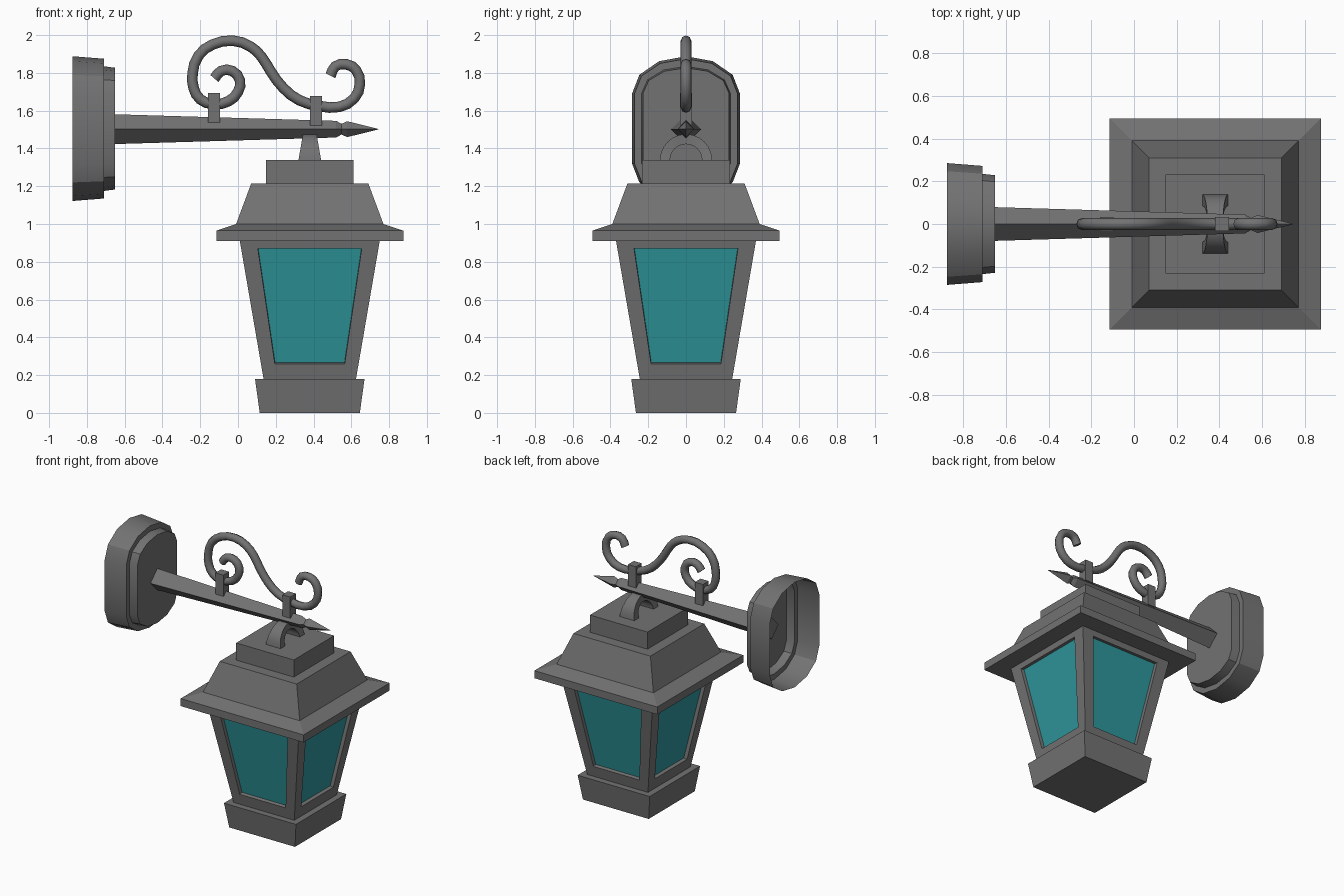
import bpy
import bmesh
import math
from mathutils import Vector

cube = bpy.data.objects.get("Cube")
if cube:
    bpy.data.objects.remove(cube, do_unlink=True)

LANTERN_X = 0.38
ARM_Z = 1.502


def material(name, color):
    mat = bpy.data.materials.new(name)
    mat.use_nodes = True
    mat.diffuse_color = color
    mat.node_tree.nodes["Principled BSDF"].inputs["Base Color"].default_value = color
    return mat


metal = material("grey metal", (0.17, 0.17, 0.17, 1))
glass = material("teal glass", (0.027, 0.31, 0.335, 1))


def finish(bm, name, mats=(metal,)):
    bmesh.ops.recalc_face_normals(bm, faces=bm.faces[:])
    mesh = bpy.data.meshes.new(name)
    bm.to_mesh(mesh)
    bm.free()
    for mat in mats:
        mesh.materials.append(mat)
    obj = bpy.data.objects.new(name, mesh)
    bpy.context.collection.objects.link(obj)
    return obj


def loft(rings, cap_start=True, cap_end=True):
    """Skin a list of equally sized closed rings."""
    bm = bmesh.new()
    loops = [[bm.verts.new(p) for p in ring] for ring in rings]
    for low, high in zip(loops, loops[1:]):
        for i in range(len(low)):
            j = (i + 1) % len(low)
            bm.faces.new((low[i], low[j], high[j], high[i]))
    if cap_start:
        bm.faces.new(loops[0][::-1])
    if cap_end:
        bm.faces.new(loops[-1])
    return bm


def square(z, half):
    corners = ((-1, -1), (1, -1), (1, 1), (-1, 1))
    return [Vector((LANTERN_X + sx * half, sy * half, z)) for sx, sy in corners]


def square_tiers(profile):
    return loft([square(z, half) for z, half in profile])


def smooth(obj, degrees):
    bpy.ops.object.select_all(action="DESELECT")
    obj.select_set(True)
    bpy.context.view_layer.objects.active = obj
    bpy.ops.object.shade_smooth_by_angle(angle=math.radians(degrees))


# Lantern base and roof
finish(square_tiers([(0, 0.265), (0.18, 0.29)]), "lantern_base")
finish(square_tiers([(0.91, 0.495), (0.965, 0.495), (1.0, 0.39), (1.215, 0.31)]), "lantern_roof")
finish(square_tiers([(1.2, 0.232), (1.34, 0.232)]), "roof_cap")

# Lantern body with a recessed pane on each side
body = square_tiers([(0.17, 0.243), (0.92, 0.372)])
body.normal_update()
sides = [f for f in body.faces if abs(f.normal.z) < 0.5]
bmesh.ops.inset_individual(body, faces=sides, thickness=0.05)
for face in sides:
    middle = face.calc_center_median().z
    axis = 0 if abs(face.normal.x) > abs(face.normal.y) else 1
    for v in face.verts:
        top = v.co.z > middle
        z, half = (0.87, 0.275) if top else (0.26, 0.185)
        wall = 0.243 + (z - 0.17) * (0.372 - 0.243) / (0.92 - 0.17)
        offset = [v.co.x - LANTERN_X, v.co.y]
        offset[axis] = math.copysign(wall, offset[axis])
        offset[1 - axis] = math.copysign(half, offset[1 - axis])
        v.co = (LANTERN_X + offset[0], offset[1], z)
body.normal_update()
bmesh.ops.inset_individual(body, faces=sides, thickness=0.002, depth=-0.025)
for face in sides:
    face.material_index = 1
finish(body, "lantern_body", (metal, glass))


# Hanging loop: half ring that narrows towards the top
def loop_section(angle):
    width = 0.06 - 0.024 * math.sin(angle)
    section = ((-width, 0.085), (width, 0.085), (width, 0.138), (-width, 0.138))
    return [Vector((LANTERN_X + x, r * math.cos(angle), 1.338 + r * math.sin(angle)))
            for x, r in section]


loop = loft([loop_section(math.pi * i / 12) for i in range(13)])
smooth(finish(loop, "hanging_loop"), 30)


# Wall plate: stepped rounded shell, open at the back
def plate_ring(x, half_width, half_height):
    straight = 0.187
    points = []
    for sign in (1, -1):
        for i in range(7):
            a = math.pi * i / 6
            points.append(Vector((x, sign * half_width * math.cos(a),
                                  1.505 + sign * (straight + (half_height - straight) * math.sin(a)))))
    return points


plate = loft([plate_ring(*p) for p in (
    (-0.875, 0.285, 0.383), (-0.71, 0.272, 0.37),
    (-0.71, 0.235, 0.33), (-0.65, 0.228, 0.322))], cap_start=False)
smooth(finish(plate, "wall_plate"), 25)


# Arm with diamond section and pointed finial
def diamond(x, r):
    return [Vector((x, r * math.cos(a), ARM_Z + r * math.sin(a)))
            for a in (math.pi / 2 * i for i in range(4))]


finish(loft([diamond(-0.69, 0.08), diamond(0.52, 0.044), diamond(0.55, 0.027)]), "arm")
finish(loft([diamond(0.545, 0.027), diamond(0.578, 0.042), diamond(0.745, 0.001)]), "arm_finial")

# Clips holding the scroll on the arm
for name, x, z in (("rear_clip", -0.127, 1.615), ("front_clip", 0.412, 1.6)):
    bm = bmesh.new()
    bmesh.ops.create_cube(bm, size=1)
    bmesh.ops.scale(bm, vec=(0.064, 0.066, 0.155), verts=bm.verts[:])
    bmesh.ops.translate(bm, vec=(x, 0, z), verts=bm.verts[:])
    finish(bm, name)

# Scroll: round tube along a curled path
path = [(-0.125, 1.77), (-0.09, 1.81), (-0.03, 1.81), (0.01, 1.76), (0, 1.7),
        (-0.05, 1.65), (-0.13, 1.635), (-0.2, 1.66), (-0.235, 1.72), (-0.24, 1.8),
        (-0.21, 1.89), (-0.135, 1.95), (-0.025, 1.97), (0.065, 1.94), (0.125, 1.885),
        (0.175, 1.805), (0.24, 1.72), (0.325, 1.655), (0.43, 1.625), (0.535, 1.62),
        (0.615, 1.665), (0.645, 1.74), (0.625, 1.815), (0.575, 1.845), (0.515, 1.835),
        (0.49, 1.785)]
curve = bpy.data.curves.new("scroll", "CURVE")
curve.dimensions = "3D"
curve.bevel_depth = 0.028
curve.bevel_resolution = 2
curve.resolution_u = 2
curve.use_fill_caps = True
spline = curve.splines.new("BEZIER")
spline.bezier_points.add(len(path) - 1)
for point, (x, z) in zip(spline.bezier_points, path):
    point.co = (x, 0, z)
    point.handle_left_type = point.handle_right_type = "AUTO"
curve.materials.append(metal)
scroll = bpy.data.objects.new("scroll", curve)
bpy.context.collection.objects.link(scroll)
bpy.ops.object.select_all(action="DESELECT")
scroll.select_set(True)
bpy.context.view_layer.objects.active = scroll
bpy.ops.object.convert(target="MESH")
smooth(bpy.context.view_layer.objects.active, 50)
